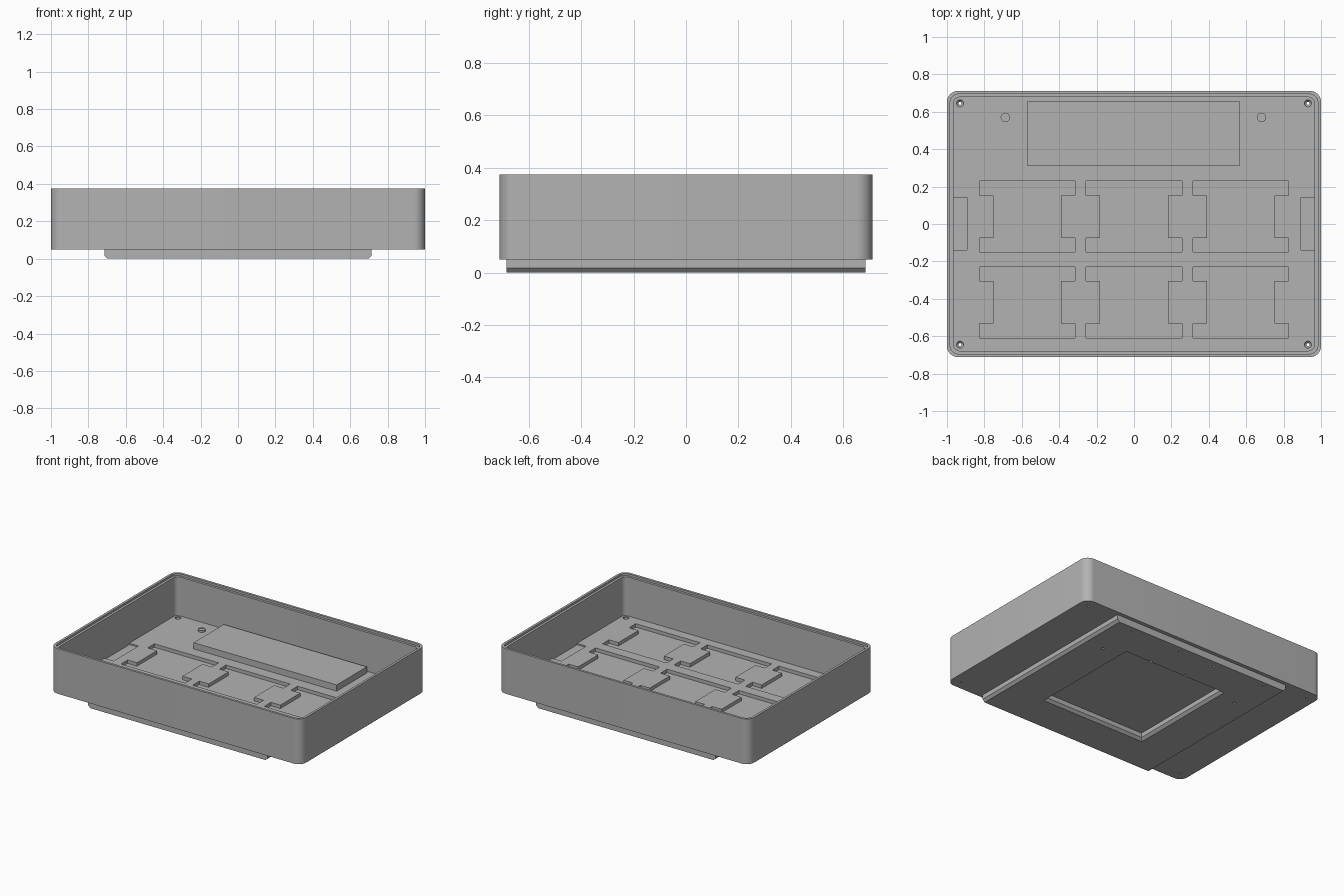
import bpy
import bmesh
from math import cos, sin, pi

if "Cube" in bpy.data.objects:
    bpy.data.objects.remove(bpy.data.objects["Cube"])

grey = bpy.data.materials.new("plain grey")
grey.use_nodes = True
colour = (0.45, 0.45, 0.45, 1)
grey.diffuse_color = colour
grey.node_tree.nodes["Principled BSDF"].inputs["Base Color"].default_value = colour


def loft(name, rings):
    """Closed solid through rings of (outline, height)."""
    bm = bmesh.new()
    loops = [[bm.verts.new((x, y, z)) for x, y in outline] for outline, z in rings]
    n = len(loops[0])
    for low, high in zip(loops, loops[1:]):
        for i in range(n):
            j = (i + 1) % n
            bm.faces.new((low[i], low[j], high[j], high[i]))
    bm.faces.new(loops[0][::-1])
    bm.faces.new(loops[-1])
    bmesh.ops.recalc_face_normals(bm, faces=bm.faces)
    mesh = bpy.data.meshes.new(name)
    bm.to_mesh(mesh)
    bm.free()
    mesh.materials.append(grey)
    obj = bpy.data.objects.new(name, mesh)
    bpy.context.collection.objects.link(obj)
    return obj


def rectangle(x0, x1, y0, y1):
    return [(x0, y0), (x1, y0), (x1, y1), (x0, y1)]


def rounded(hx, hy, r, steps=10):
    points = []
    for q, (sx, sy) in enumerate([(1, 1), (-1, 1), (-1, -1), (1, -1)]):
        for i in range(steps + 1):
            a = (q + i / steps) * pi / 2
            points.append((sx * (hx - r) + r * cos(a), sy * (hy - r) + r * sin(a)))
    return points


def circle(x, y, r, n=24):
    return [(x + r * cos(2 * pi * i / n), y + r * sin(2 * pi * i / n)) for i in range(n)]


def prism(name, outline, z0, z1):
    return loft(name, [(outline, z0), (outline, z1)])


def cut(target, cutter):
    """Subtract the cutter for good, then remove it."""
    cutter.hide_render = True
    bpy.ops.object.select_all(action="DESELECT")
    bpy.context.view_layer.objects.active = target
    target.select_set(True)
    mod = target.modifiers.new("cut", "BOOLEAN")
    mod.operation = "DIFFERENCE"
    mod.solver = "EXACT"
    mod.object = cutter
    bpy.ops.object.modifier_apply(modifier=mod.name)
    bpy.data.objects.remove(cutter)


UNDER, FLOOR, RIM = 0.05, 0.08, 0.375

# Open tray with a stepped rim
tray = prism("tray", rounded(1, 0.712, 0.06), UNDER, RIM)
cut(tray, prism("cavity", rounded(0.966, 0.678, 0.035), FLOOR, RIM + 0.1))
cut(tray, prism("rim_step", rounded(0.983, 0.695, 0.047), RIM - 0.015, RIM + 0.1))

# Six spool-shaped pockets in the floor
for cx in (-0.571, 0, 0.571):
    for cy in (0.039, -0.419):
        half = [(0.256, -0.19), (0.256, -0.114), (0.181, -0.114),
                (0.181, 0.114), (0.256, 0.114), (0.256, 0.19)]
        spool = half + [(-x, y) for x, y in reversed(half)]
        cut(tray, prism("pocket", [(cx + x, cy + y) for x, y in spool], 0.055, 0.2))

# Shallow side notches
for s in (-1, 1):
    x0, x1 = sorted((s * 0.893, s * 0.966))
    cut(tray, prism("notch", rectangle(x0, x1, -0.14, 0.143), FLOOR - 0.01, 0.15))

# Countersunk corner screw holes
for sx in (-1, 1):
    for sy in (-1, 1):
        x, y = sx * 0.93, sy * 0.645
        cut(tray, loft("screw_hole", [(circle(x, y, 0.008), 0), (circle(x, y, 0.008), 0.062),
                                      (circle(x, y, 0.019), 0.073), (circle(x, y, 0.019), 0.15)]))

# Base block with bevelled lower sides
base = loft("base", [(rectangle(-0.698, 0.698, -0.685, 0.685), 0),
                     (rectangle(-0.715, 0.715, -0.685, 0.685), 0.018),
                     (rectangle(-0.715, 0.715, -0.685, 0.685), UNDER)])


def square(h):
    return rectangle(-h, h, -h, h)


# Bevelled square recess underneath
cut(base, loft("recess", [(square(0.435), -0.02), (square(0.418), 0),
                          (square(0.4), 0.018), (square(0.4), 0.1)]))

# Small mounting holes underneath
for x, y in [(0.56, 0.65), (-0.56, 0.65), (0.56, 0.35), (-0.56, 0.35),
             (0.145, 0.64), (-0.145, 0.64), (0.21, 0.425), (-0.08, 0.425)]:
    cut(base, prism("mounting_hole", circle(x, y, 0.009, 12), -0.1, 0.1))

# Raised block at the back of the floor
block = prism("raised_block", rectangle(-0.572, 0.568, 0.312, 0.655), FLOOR - 0.002, 0.125)

# Small round studs either side of the block
studs = []
for side, x in (("right", -0.688), ("left", 0.682)):
    stud = prism(side + "_stud", circle(x, 0.57, 0.025), FLOOR - 0.002, 0.093)
    cut(stud, prism("stud_hollow", circle(x, 0.57, 0.019), 0.09, 0.15))
    studs.append(stud)

bpy.ops.object.select_all(action="DESELECT")
for obj in [tray, base, block] + studs:
    obj.select_set(True)
bpy.context.view_layer.objects.active = tray
bpy.ops.object.shade_smooth_by_angle(angle=pi / 6)
